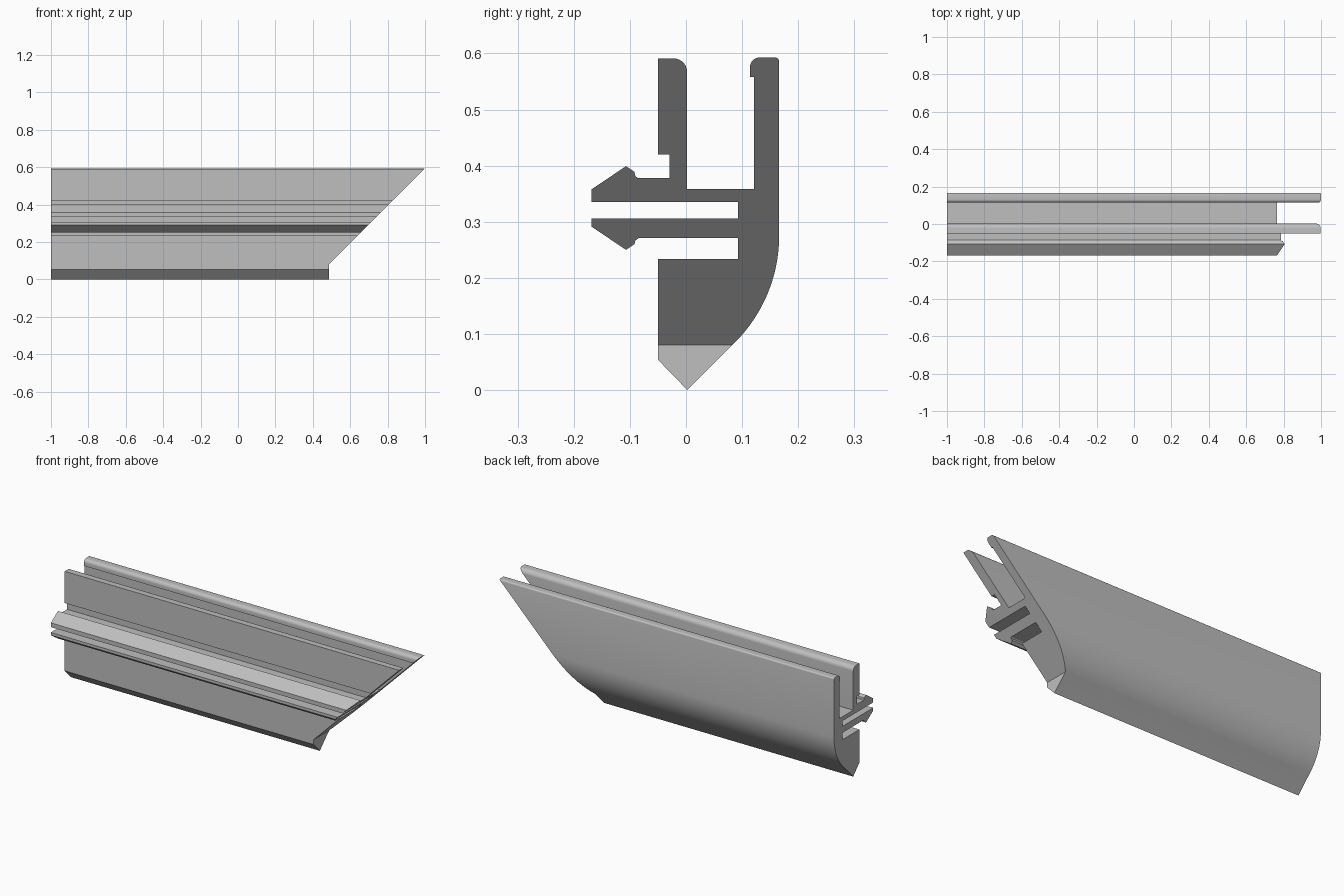
import bpy, bmesh
from math import cos, sin, radians

cube = bpy.data.objects.get("Cube")
if cube:
    bpy.data.objects.remove(cube, do_unlink=True)


def arc(cy, cz, r, start, end, steps):
    """Points of a circular arc in the (y, z) cross-section."""
    angles = [radians(start + (end - start) * i / steps) for i in range(steps + 1)]
    return [(cy + r * cos(a), cz + r * sin(a)) for a in angles]


CUT_Z = 0.08                      # height where the mitre meets the square end
LEFT_END, SQUARE_END = -1.0, 0.487

# Cross-section, in order around the outline
low_right = (0.082, CUT_Z)
low_left = (-0.05, CUT_Z)
profile = [(0.0025, 0), low_right]
profile += arc(-0.103, 0.275, 0.269, -45, 0, 20)              # curved belly
profile += arc(0.158, 0.585, 0.008, 0, 90, 5)                 # rear wall top
profile += arc(0.132, 0.575, 0.018, 90, 180, 8)
profile += [(0.114, 0.558), (0.121, 0.558), (0.121, 0.358), (0.002, 0.358)]
profile += arc(-0.022, 0.567, 0.024, 0, 90, 8)                # front wall top
profile += [(-0.05, 0.591), (-0.05, 0.42), (-0.029, 0.42), (-0.029, 0.378)]
profile += [(-0.086, 0.378), (-0.09, 0.381), (-0.092, 0.389), (-0.107, 0.399),
            (-0.168, 0.358), (-0.168, 0.335), (0.093, 0.335)]  # upper barb
profile += [(0.093, 0.306), (-0.168, 0.306), (-0.168, 0.291), (-0.107, 0.25),
            (-0.092, 0.26), (-0.09, 0.267), (-0.084, 0.271)]   # lower barb
profile += [(0.093, 0.271), (0.093, 0.234), (-0.05, 0.234), low_left, (-0.05, 0.054)]

# Extrude along x, splitting the section so the end has a square and a mitred part
bm = bmesh.new()
verts = [bm.verts.new((LEFT_END, y, z)) for y, z in profile]
section = bm.faces.new(verts)
bmesh.utils.face_split(section, verts[profile.index(low_right)],
                       verts[profile.index(low_left)])
result = bmesh.ops.extrude_face_region(bm, geom=bm.faces[:], use_keep_orig=True)
for v in result["geom"]:
    if isinstance(v, bmesh.types.BMVert):
        v.co.x = SQUARE_END + max(0, v.co.z - CUT_Z)

# Drop any internal divider between the two parts
inner = [f for f in bm.faces if len(f.verts) == 4
         and all(abs(v.co.z - CUT_Z) < 1e-5 for v in f.verts)]
bmesh.ops.delete(bm, geom=inner, context="FACES_ONLY")
bmesh.ops.recalc_face_normals(bm, faces=bm.faces[:])

mesh = bpy.data.meshes.new("mitred_rail")
bm.to_mesh(mesh)
bm.free()
rail = bpy.data.objects.new("mitred_rail", mesh)
bpy.context.collection.objects.link(rail)

# Plain grey finish
grey = bpy.data.materials.new("light_grey")
grey.use_nodes = True
colour = (0.52, 0.52, 0.52, 1)
grey.diffuse_color = colour
grey.node_tree.nodes["Principled BSDF"].inputs["Base Color"].default_value = colour
mesh.materials.append(grey)

bpy.context.view_layer.objects.active = rail
rail.select_set(True)
bpy.ops.object.shade_smooth_by_angle(angle=radians(25))
